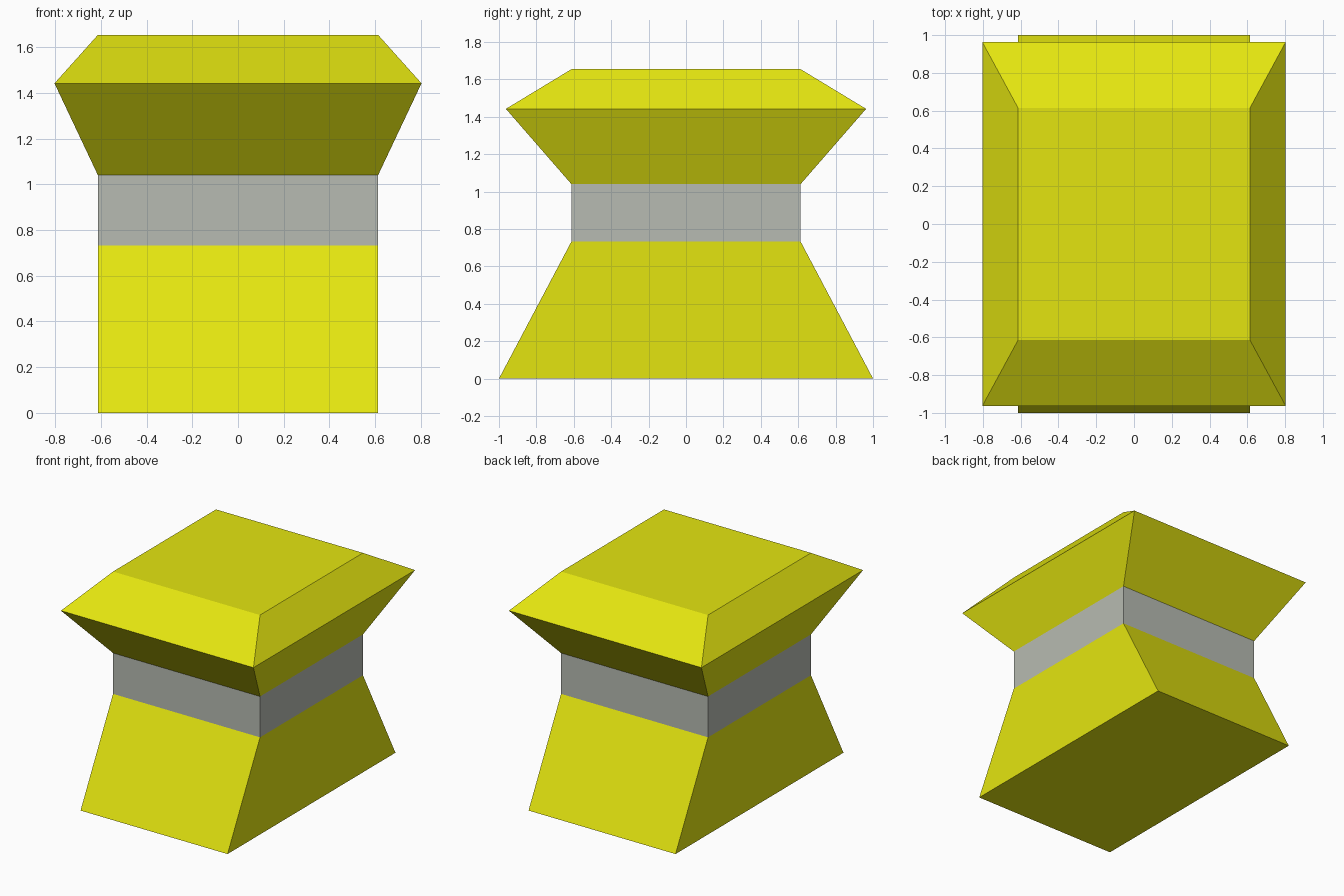
import bpy
import bmesh

if "Cube" in bpy.data.objects:
    bpy.data.objects.remove(bpy.data.objects["Cube"])


def material(name, color):
    m = bpy.data.materials.new(name)
    m.diffuse_color = (*color, 1.0)
    m.use_nodes = True
    m.node_tree.nodes["Principled BSDF"].inputs["Base Color"].default_value = m.diffuse_color
    return m


yellow = material("yellow", (0.775, 0.785, 0.005))
grey = material("grey", (0.474, 0.497, 0.445))


def stack(name, sections, mat, cap_bottom=False, cap_top=False):
    """Loft flat-sided rectangles given as (half width, half depth, height)."""
    bm = bmesh.new()
    rings = [[bm.verts.new((sx * hx, sy * hy, z))
              for sx, sy in ((-1, -1), (1, -1), (1, 1), (-1, 1))]
             for hx, hy, z in sections]
    for low, high in zip(rings, rings[1:]):
        for i in range(4):
            j = (i + 1) % 4
            bm.faces.new((low[i], low[j], high[j], high[i]))
    if cap_bottom:
        bm.faces.new(rings[0][::-1])
    if cap_top:
        bm.faces.new(rings[-1])
    mesh = bpy.data.meshes.new(name)
    bm.to_mesh(mesh)
    bm.free()
    mesh.materials.append(mat)
    obj = bpy.data.objects.new(name, mesh)
    bpy.context.collection.objects.link(obj)
    return obj


W = 0.613  # half width shared by the base, neck and top

# Base: slopes in at front and back only
stack("base", [(W, 1.0, 0.0), (W, W, 0.732)], yellow, cap_bottom=True)
# Neck: plain square band
stack("neck", [(W, W, 0.732), (W, W, 1.04)], grey)
# Head: flares out, then bevels in to a flat top
stack("head", [(W, W, 1.04), (0.803, 0.963, 1.442), (W, W, 1.654)],
      yellow, cap_top=True)
